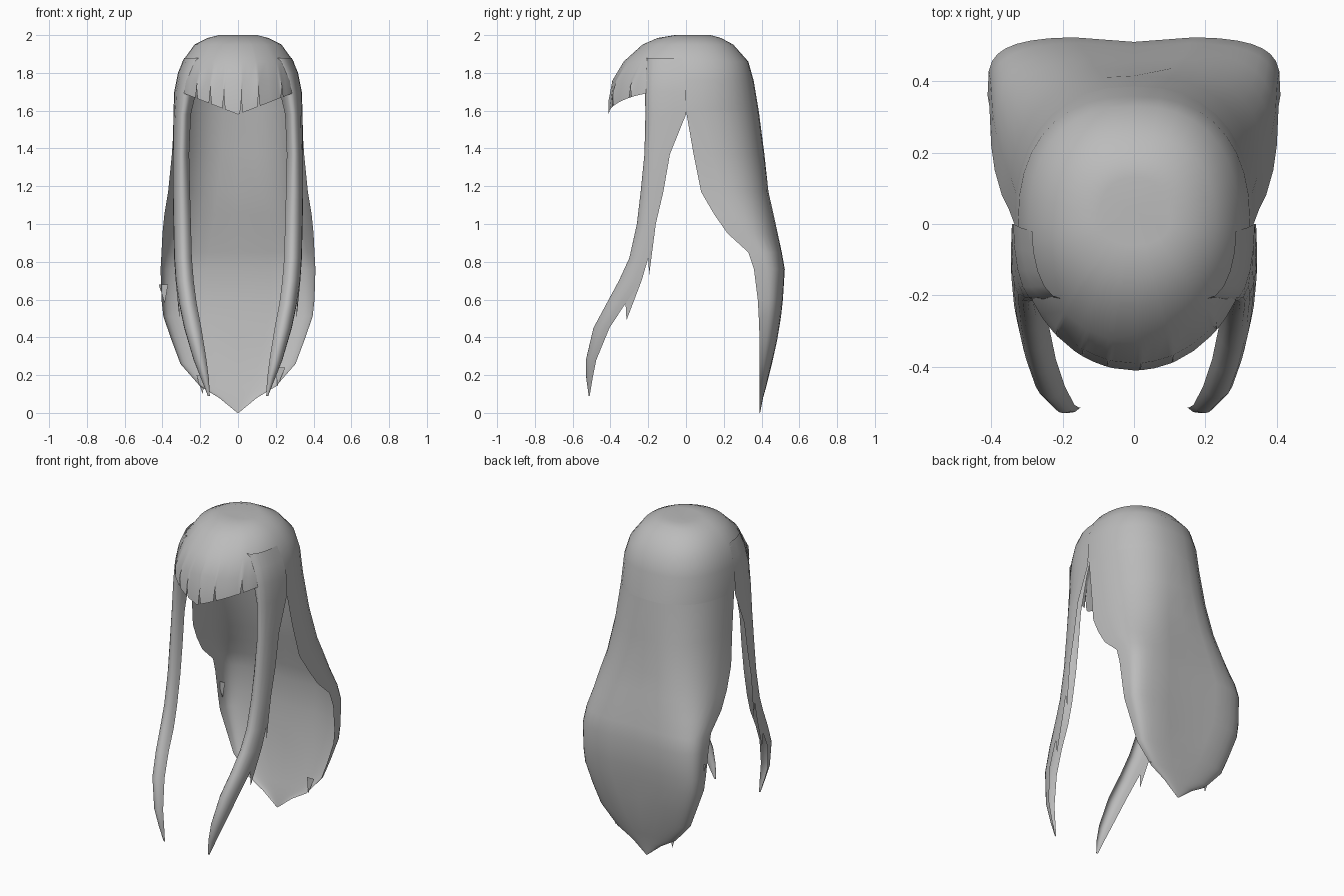
import bpy, math
from math import sin, cos, radians, pi

if "Cube" in bpy.data.objects:
    bpy.data.objects.remove(bpy.data.objects["Cube"])

hair = bpy.data.materials.new("hair_grey")
hair.diffuse_color = (0.5, 0.5, 0.5, 1)
hair.use_nodes = True
hair.node_tree.nodes["Principled BSDF"].inputs["Base Color"].default_value = hair.diffuse_color


def make_object(name, verts, faces):
    me = bpy.data.meshes.new(name)
    me.from_pydata(verts, [], faces)
    me.materials.append(hair)
    ob = bpy.data.objects.new(name, me)
    bpy.context.collection.objects.link(ob)
    bpy.ops.object.select_all(action='DESELECT')
    ob.select_set(True)
    bpy.context.view_layer.objects.active = ob
    bpy.ops.object.shade_smooth_by_angle(angle=radians(60))
    return ob


def grid_faces(rows, cols, wrap=False):
    return [(r * cols + c, (r + 1) * cols + c,
             (r + 1) * cols + (c + 1) % cols, r * cols + (c + 1) % cols)
            for r in range(rows - 1) for c in range(cols if wrap else cols - 1)]


def spow(v, p):
    return math.copysign(abs(v) ** p, v)


# Crown with fringe: rings of (z, half width, front depth, back depth)
crown_rings = [(2.0, .10, .06, .13), (1.985, .16, .15, .185), (1.95, .23, .23, .25),
               (1.86, .295, .33, .33), (1.76, .325, .39, .358), (None, .335, .41, .385)]
slits = [radians(180 + d) for d in (-44, -19, -3, 13, 26, 41)]
angles = [radians(d) for d in range(0, 360, 10)]
angles = [a for a in angles if all(abs(a - s) > .04 for s in slits)]
angles = sorted(angles + [s + d for s in slits for d in (-.022, 0, .022)])


def lower_edge(a):
    if cos(a) > -.45:
        return 1.6
    z = 1.58 + .13 * abs(sin(a))
    return min(z + .07, 1.73) if a in slits else z


verts = []
for z, hw, front, back in crown_rings:
    for a in angles:
        p = .85 if cos(a) > 0 else 1
        x = hw * spow(sin(a), p)
        y = (back if cos(a) > 0 else front) * spow(cos(a), p)
        verts.append((x, y, lower_edge(a) if z is None else z))
n = len(angles)
faces = grid_faces(len(crown_rings), n, True)
verts.append((0, .04, 1.985))
faces += [(len(verts) - 1, c, (c + 1) % n) for c in range(n)]
make_object("crown_and_fringe", verts, faces)

# Long back hair: rows of (z, half width, side edge y, centre y, squareness)
back_rows = [(1.6, .335, .0, .385, .85), (1.37, .35, .04, .415, .8),
             (1.17, .37, .08, .445, .7), (1.05, .39, .15, .47, .65),
             (.95, .40, .22, .49, .6), (.85, .405, .33, .51, .55),
             (.76, .41, .36, .525, .5), (.6, .405, .38, .515, .5),
             (.51, .395, .385, .505, .5), (.38, .35, .39, .485, .55),
             (.26, .305, .39, .455, .6), (.14, .20, .39, .425, .7),
             (.08, .10, .39, .408, .8), (0, .003, .39, .392, 1)]
cols = 19
verts = []
for z, hw, edge, mid, p in back_rows:
    for c in range(cols):
        a = -pi / 2 + pi * c / (cols - 1)
        x = hw * spow(sin(a), p)
        y = edge + (mid - edge) * max(cos(a), 0) ** p
        if .3 < z < 1.3:
            y -= .015 * math.exp(-(x / .1) ** 2)
        verts.append((x, y, z))
make_object("back_hair", verts, grid_faces(len(back_rows), cols))

# Side locks: rows of (z, inner x, outer x, front y, back y)
lock_rows = [(1.88, .12, .285, -.21, -.02), (1.8, .17, .318, -.215, -.01),
             (1.7, .21, .338, -.217, 0), (1.58, .24, .342, -.215, 0),
             (1.37, .25, .345, -.22, -.085), (1.17, .245, .345, -.24, -.12),
             (1.0, .24, .342, -.26, -.16), (.82, .235, .338, -.30, -.2),
             (.7, .225, .33, -.355, -.235), (.58, .21, .312, -.42, -.32),
             (.45, .185, .285, -.49, -.405), (.28, .16, .235, -.53, -.475),
             (.18, .15, .195, -.528, -.495), (.09, .148, .16, -.515, -.51)]
steps = 9


def side_lock(name, side):
    verts = []
    for z, xi, xo, front, back in lock_rows:
        xc, r = (xi + xo) / 2, (xo - xi) / 2
        for s in range(steps):
            t = radians(145) * s / (steps - 1)
            verts.append((side * (xc + r * cos(t)), back - (back - front) * sin(t), z))
    faces = grid_faces(len(lock_rows), steps)
    # Loose strand ends splitting off the rear edge
    for r in (7, 9):
        base = [verts[r * steps], verts[(r - 1) * steps]]
        x, y, z = base[0]
        k = len(verts)
        verts += base + [(x * .99, y + .005, z - .09)]
        faces.append((k, k + 1, k + 2))
    if side < 0:
        faces = [f[::-1] for f in faces]
    make_object(name, verts, faces)


side_lock("right_side_lock", 1)
side_lock("left_side_lock", -1)

# Small split ends on the lower border of the back hair
tips = []
for x, y, z in ((-.40, .40, .68), (.22, .40, .24), (-.2, .405, .2)):
    tips += [(x - .02, y, z), (x + .03, y, z), (x - math.copysign(.012, x), y, z - .1)]
make_object("split_ends", tips, [(i, i + 1, i + 2) for i in range(0, len(tips), 3)])
